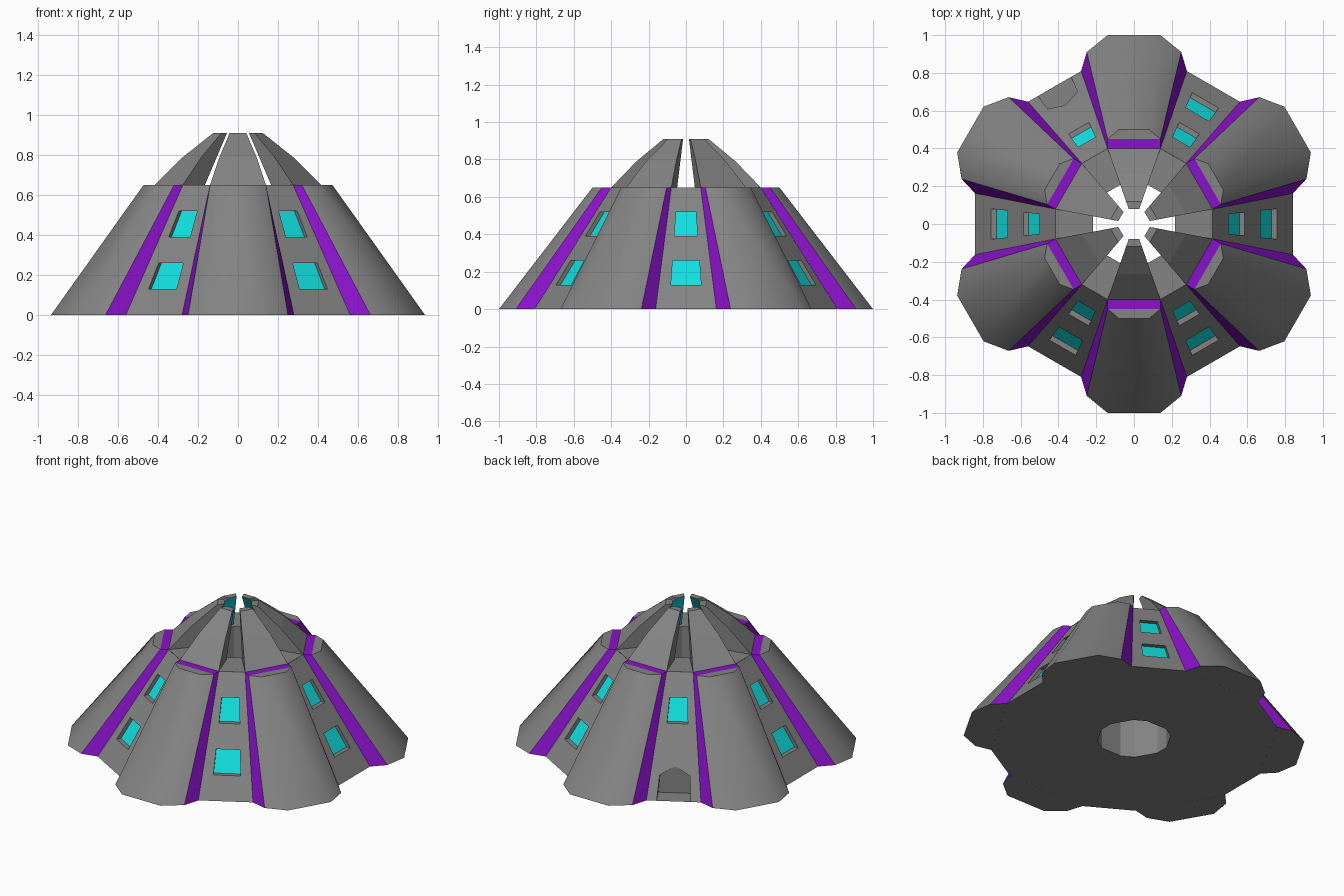
import bpy, bmesh
from math import cos, sin, radians, hypot, atan2, degrees

if "Cube" in bpy.data.objects:
    bpy.data.objects.remove(bpy.data.objects["Cube"], do_unlink=True)


def material(name, color):
    m = bpy.data.materials.new(name)
    m.use_nodes = True
    m.diffuse_color = color
    m.node_tree.nodes["Principled BSDF"].inputs["Base Color"].default_value = color
    return m


GREY = material("hull grey", (0.23, 0.23, 0.23, 1))
PURPLE = material("trim purple", (0.25, 0.006, 0.58, 1))
CYAN = material("window cyan", (0.006, 0.74, 0.74, 1))

TOP = 0.65                          # height of the lower storey
PANEL = (0.841, 0.416)              # panel distance from the axis, bottom and top
HALF = (0.163, 0.079)               # panel half width, bottom and top
HOLE = 0.22


def make(name, angle, faces, mats, smooth=False):
    """faces: list of (points, material slot); a point is (outward, sideways, height)."""
    a = radians(angle)
    bm = bmesh.new()
    for pts, slot in faces:
        vs = [bm.verts.new((r * cos(a) - t * sin(a), r * sin(a) + t * cos(a), z))
              for r, t, z in pts]
        bm.faces.new(vs).material_index = slot
    bmesh.ops.remove_doubles(bm, verts=bm.verts, dist=0.0005)
    bmesh.ops.recalc_face_normals(bm, faces=bm.faces)
    me = bpy.data.meshes.new(name)
    bm.to_mesh(me)
    bm.free()
    for m in mats:
        me.materials.append(m)
    if smooth:
        me.shade_smooth()
        me.set_sharp_from_angle(angle=radians(45))
    ob = bpy.data.objects.new(name, me)
    bpy.context.scene.collection.objects.link(ob)
    return ob


def on_panel(f, z, depth=0.0):
    """Point on a sloping panel: f is the fraction of its half width."""
    k = z / TOP
    return (PANEL[0] + (PANEL[1] - PANEL[0]) * k - depth,
            f * (HALF[0] + (HALF[1] - HALF[0]) * k), z)


def cell(f0, f1, z0, z1, depth=0.0):
    return [on_panel(f, z, depth) for f, z in ((f0, z0), (f1, z0), (f1, z1), (f0, z1))]


def recess(front, back):
    """Walls joining an opening to its back."""
    n = len(front)
    return [([front[i], front[(i + 1) % n], back[(i + 1) % n], back[i]], 0)
            for i in range(n)]


def panel_faces(door):
    levels = [0, 0.13, 0.26, 0.39, 0.52, TOP]
    faces = []
    for i, (z0, z1) in enumerate(zip(levels, levels[1:])):
        f = 0.62 if door and i < 2 else 0.55
        faces += [(cell(-1, -f, z0, z1), 0), (cell(f, 1, z0, z1), 0)]
        if door and i == 0:
            # Peaked doorway with an upright back wall
            apex = on_panel(0, 0.175)
            front = [on_panel(-f, 0), on_panel(f, 0), on_panel(f, z1), apex, on_panel(-f, z1)]
            back = [(apex[0], t, z) for r, t, z in front]
            lift = [(r, t, 0.003) for r, t, z in (front[0], front[1], back[1], back[0])]
            faces += [(back, 0), (lift, 0),
                      ([front[1], front[2], back[2], back[1]], 0),
                      ([front[0], front[4], back[4], back[0]], 0),
                      ([front[2], apex, back[2]], 0), ([front[4], apex, back[4]], 0)]
        elif door and i == 1:
            faces.append(([on_panel(-f, z0), on_panel(0, 0.175), on_panel(f, z0),
                           on_panel(f, z1), on_panel(-f, z1)], 0))
        elif i in (1, 3):
            # Window set straight back into the wall
            front, back = cell(-f, f, z0, z1), cell(-f, f, z0, z1, 0.028)
            faces += recess(front, back) + [(back, 1)]
        else:
            faces.append((cell(-f, f, z0, z1), 0))
    return faces


# Half outlines of a lobe, from the panel corner round to the middle
LOW = [(0.81, 0.28, 0), (0.91, 0.25, 0), (1.0, 0.14, 0)]
HIGH = [(0.40, 0.14, TOP), (0.45, 0.14, TOP), (0.50, 0.08, TOP)]


def mirror(pts):
    return [(r, -t, z) for r, t, z in reversed(pts)]


low_all, high_all = LOW + mirror(LOW), HIGH + mirror(HIGH)

# Petal profile: outward distance and height
OUTER = [(0.40, TOP), (0.265, 0.79), (0.12, 0.91)]
INNER = [(0.08, 0.91), (0.24, TOP)]
profile = OUTER + INNER


def petal_side(s):
    return [(r, s * 0.35 * r, z) for r, z in profile]


for n in range(6):
    lobe_angle, panel_angle = 30 + 60 * n, 60 * n

    # Rounded lobe
    walls = [([low_all[i], low_all[i + 1], high_all[i + 1], high_all[i]], 0)
             for i in (1, 2, 3)]
    make(f"lobe_{n}", lobe_angle,
         walls + [(high_all[1:5], 0), (low_all, 0)], [GREY], smooth=True)

    # Purple trim beside and on top of the lobe
    strip = [LOW[0], LOW[1], HIGH[1], HIGH[0]]
    band = [HIGH[0], HIGH[1], *mirror(HIGH[:2])]
    make(f"trim_{n}", lobe_angle, [(strip, 0), (mirror(strip), 0), (band, 0)], [PURPLE])

    # Sloping panel with windows, one of them with a doorway
    make(f"panel_{n}", panel_angle, panel_faces(n == 2), [GREY, CYAN])

    # Roof petal with a cyan inner face
    left, right = petal_side(1), petal_side(-1)
    skin = [([left[i], left[i + 1], right[i + 1], right[i]], 1 if i == 3 else 0)
            for i in range(4)]
    make(f"roof_petal_{n}", lobe_angle, [(left, 0), (right, 0)] + skin, [GREY, CYAN])

# Core: underside, flat deck and the central shaft
core = []
bend = degrees(atan2(HALF[0], PANEL[0]))
corners = [radians(60 * k + s * bend) for k in range(6) for s in (-1, 1)]
r_low, r_high = hypot(PANEL[0], HALF[0]), hypot(PANEL[1], HALF[1])
for a, b in zip(corners, corners[1:] + corners[:1]):
    def edge(r, z):
        return [(r * cos(a), r * sin(a), z), (r * cos(b), r * sin(b), z)]
    for p, q in ((edge(r_low, 0), edge(HOLE, 0)), (edge(HOLE, 0), edge(HOLE, TOP)),
                 (edge(HOLE, TOP), edge(r_high, TOP))):
        core.append(([p[0], p[1], q[1], q[0]], 0))
make("core", 0, core, [GREY])
